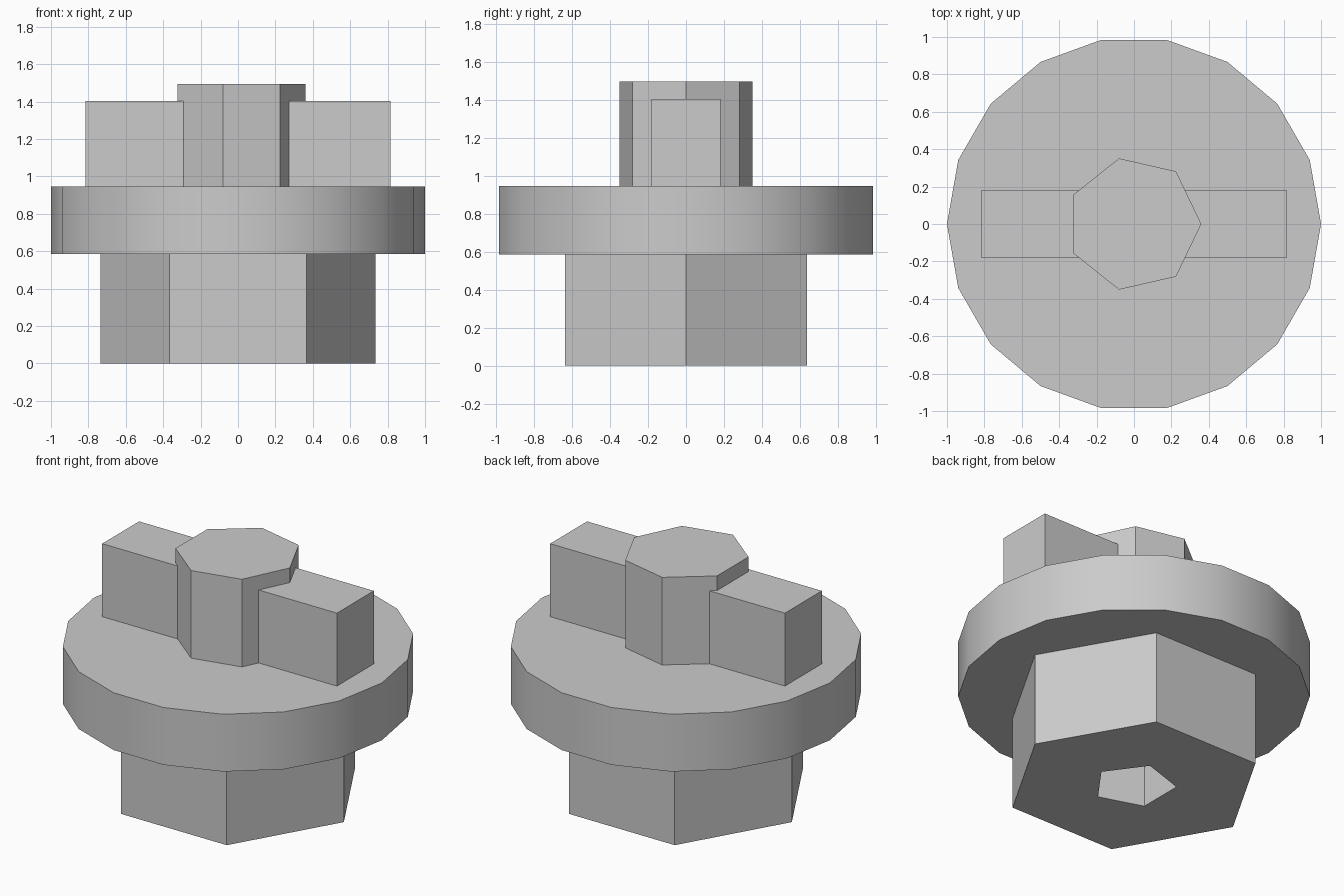
import bpy
import bmesh
from math import cos, sin, tau, radians

cube = bpy.data.objects.get("Cube")
if cube:
    bpy.data.objects.remove(cube, do_unlink=True)

# Single plain grey
grey = bpy.data.materials.new("plain_grey")
grey.use_nodes = True
colour = (0.6, 0.6, 0.6, 1)
grey.diffuse_color = colour
grey.node_tree.nodes["Principled BSDF"].inputs["Base Color"].default_value = colour


def extruded(name, outline, bottom, top):
    """Extrude a counter-clockwise outline from bottom to top."""
    bm = bmesh.new()
    base = bm.faces.new([bm.verts.new((x, y, bottom)) for x, y in outline])
    result = bmesh.ops.extrude_face_region(bm, geom=[base], use_keep_orig=True)
    moved = [v for v in result["geom"] if isinstance(v, bmesh.types.BMVert)]
    bmesh.ops.translate(bm, vec=(0, 0, top - bottom), verts=moved)
    bmesh.ops.recalc_face_normals(bm, faces=bm.faces)
    mesh = bpy.data.meshes.new(name)
    bm.to_mesh(mesh)
    bm.free()
    mesh.materials.append(grey)
    obj = bpy.data.objects.new(name, mesh)
    bpy.context.collection.objects.link(obj)
    return obj


def polygon(sides, radius):
    """Regular outline with its first corner on +x."""
    return [(radius * cos(tau * i / sides), radius * sin(tau * i / sides))
            for i in range(sides)]


BASE_TOP, FLANGE_TOP = 0.585, 0.945

# Hexagonal base with a five-sided socket underneath
base = extruded("hex_base", polygon(6, 0.735), 0, BASE_TOP)
socket = extruded("socket_cutter", polygon(5, 0.242), -0.1, 0.45)
socket.hide_render = True
socket.hide_viewport = True
socket.display_type = 'WIRE'
cut = base.modifiers.new("socket", 'BOOLEAN')
cut.operation = 'DIFFERENCE'
cut.solver = 'EXACT'
cut.object = socket

# Round flange, smooth around its rim
flange = extruded("flange", polygon(18, 1.0), BASE_TOP, FLANGE_TOP)
bpy.ops.object.select_all(action='DESELECT')
flange.select_set(True)
bpy.context.view_layer.objects.active = flange
bpy.ops.object.shade_smooth_by_angle(angle=radians(30))

# Cross bar running through the seven-sided hub
w, d = 0.815, 0.183
extruded("cross_bar", [(-w, -d), (w, -d), (w, d), (-w, d)], FLANGE_TOP, 1.403)
extruded("hub", polygon(7, 0.36), FLANGE_TOP, 1.495)
